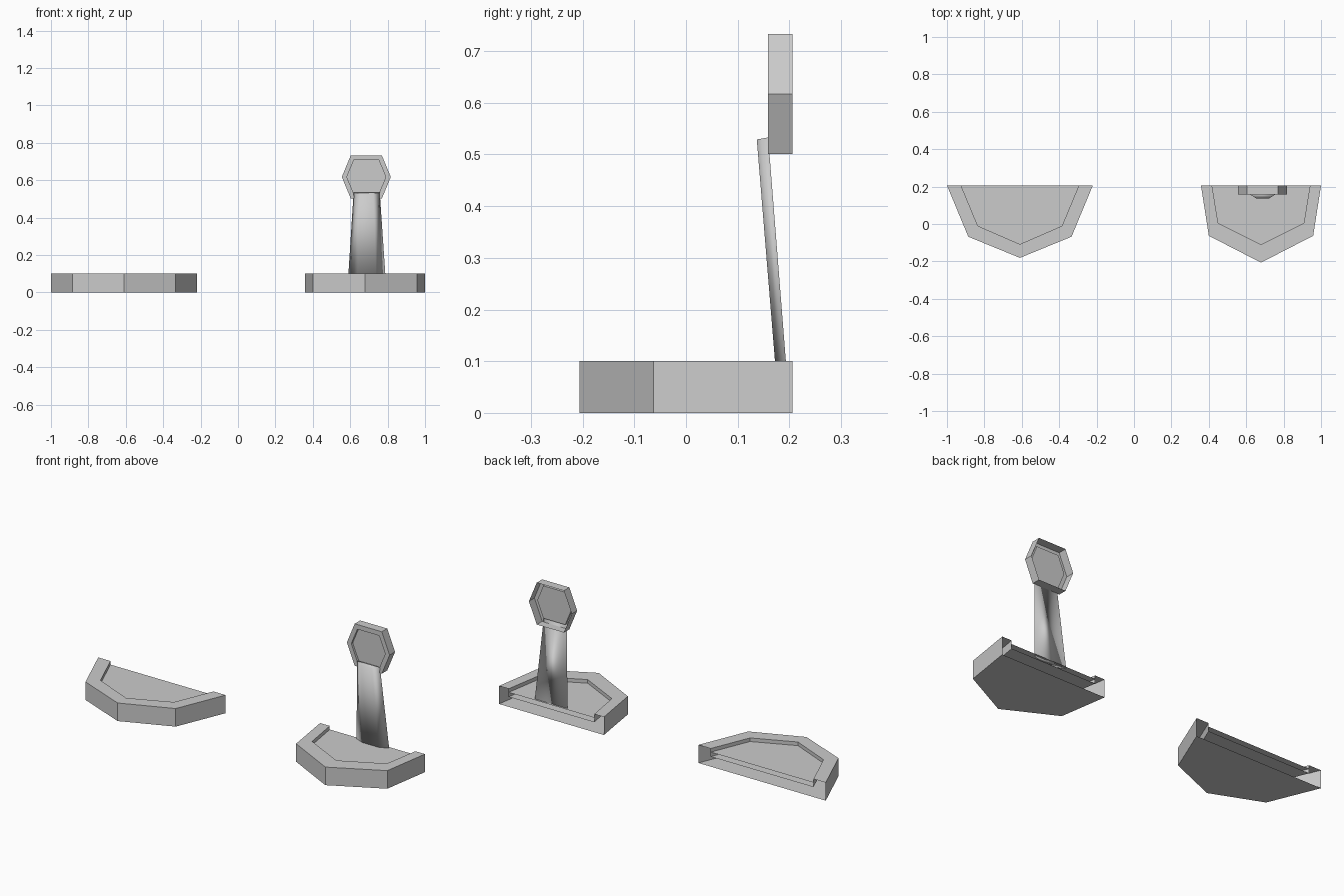
import bpy
from mathutils import Vector

cube = bpy.data.objects.get("Cube")
if cube:
    bpy.data.objects.remove(cube)

# one stone grey for everything
stone = bpy.data.materials.new("stone_grey")
stone.use_nodes = True
GREY = (0.6, 0.6, 0.6, 1)
stone.diffuse_color = GREY
stone.node_tree.nodes["Principled BSDF"].inputs["Base Color"].default_value = GREY

BACK = .2065


def make(name, verts, faces, smooth=False):
    mesh = bpy.data.meshes.new(name)
    mesh.from_pydata(verts, [], faces)
    mesh.materials.append(stone)
    for poly in mesh.polygons:
        poly.use_smooth = smooth
    obj = bpy.data.objects.new(name, mesh)
    bpy.context.collection.objects.link(obj)


def bridge(a, b, n, closed):
    """Quads between two vertex rings that start at a and b."""
    return [(a + i, a + (i + 1) % n, b + (i + 1) % n, b + i)
            for i in range(n if closed else n - 1)]


def mirrored(half, cx):
    """Half outline, ending on the centre line, mirrored about cx."""
    return half + [(2 * cx - x, v) for x, v in reversed(half[:-1])]


def basin(side, outer, inner):
    # walls, rim and sunken floor, with the wall side left open
    n = len(outer)
    layers = [(outer, 0), (outer, .1), (inner, .1), (inner, .055)]
    verts = [(x, y, z) for outline, z in layers for x, y in outline]
    faces = [tuple(reversed(range(n))), tuple(range(3 * n, 4 * n))]
    for k in range(3):
        faces += bridge(k * n, (k + 1) * n, n, False)
    make(side + "_basin", verts, faces)
    # water filling the basin
    make(side + "_water_surface", [(x, y, .08) for x, y in inner], [tuple(range(n))])


basin("right",
      mirrored([(-1, BACK), (-.886, -.068), (-.61, -.181)], -.61),
      mirrored([(-.925, BACK), (-.835, -.01), (-.61, -.108)], -.61))
basin("left",
      mirrored([(.358, BACK), (.4, -.063), (.679, -BACK)], .679),
      mirrored([(.417, BACK), (.45, .005), (.679, -.11)], .679))

# hexagonal wall spout: outer wall, front rim and recess, open at the back
CX, CZ, FRONT, PANEL = .686, .617, .159, .172


def hexagon(half_width, half_top, half_height, y):
    pts = [(-half_width, 0), (-half_top, -half_height), (half_top, -half_height),
           (half_width, 0), (half_top, half_height), (-half_top, half_height)]
    return [(CX + x, y, CZ + z) for x, z in pts]


outer, inner = (.131, .083, .116), (.104, .067, .09)
rings = (hexagon(*outer, BACK) + hexagon(*outer, FRONT)
         + hexagon(*inner, FRONT) + hexagon(*inner, PANEL))
faces = []
for k in range(3):
    faces += bridge(k * 6, k * 6 + 6, 6, True)
make("hexagonal_spout", rings, faces)
make("spout_water", hexagon(*inner, PANEL), [tuple(range(6))])

# leaning stream of water with a rounded front
bottom_mid, top_mid = Vector((.689, .195, .078)), Vector((.688, .159, .533))
section = [(-1, 0), (-.5, 1), (.5, 1), (1, 0)]
n = len(section)
verts = [bottom_mid + Vector((.1 * x, -.021 * d, 0)) for x, d in section]
verts += [top_mid + Vector((.07 * x, -.022 * d, -.004 * d)) for x, d in section]
make("water_stream", verts,
     bridge(0, n, n, True) + [tuple(reversed(range(n))), tuple(range(n, 2 * n))],
     smooth=True)
